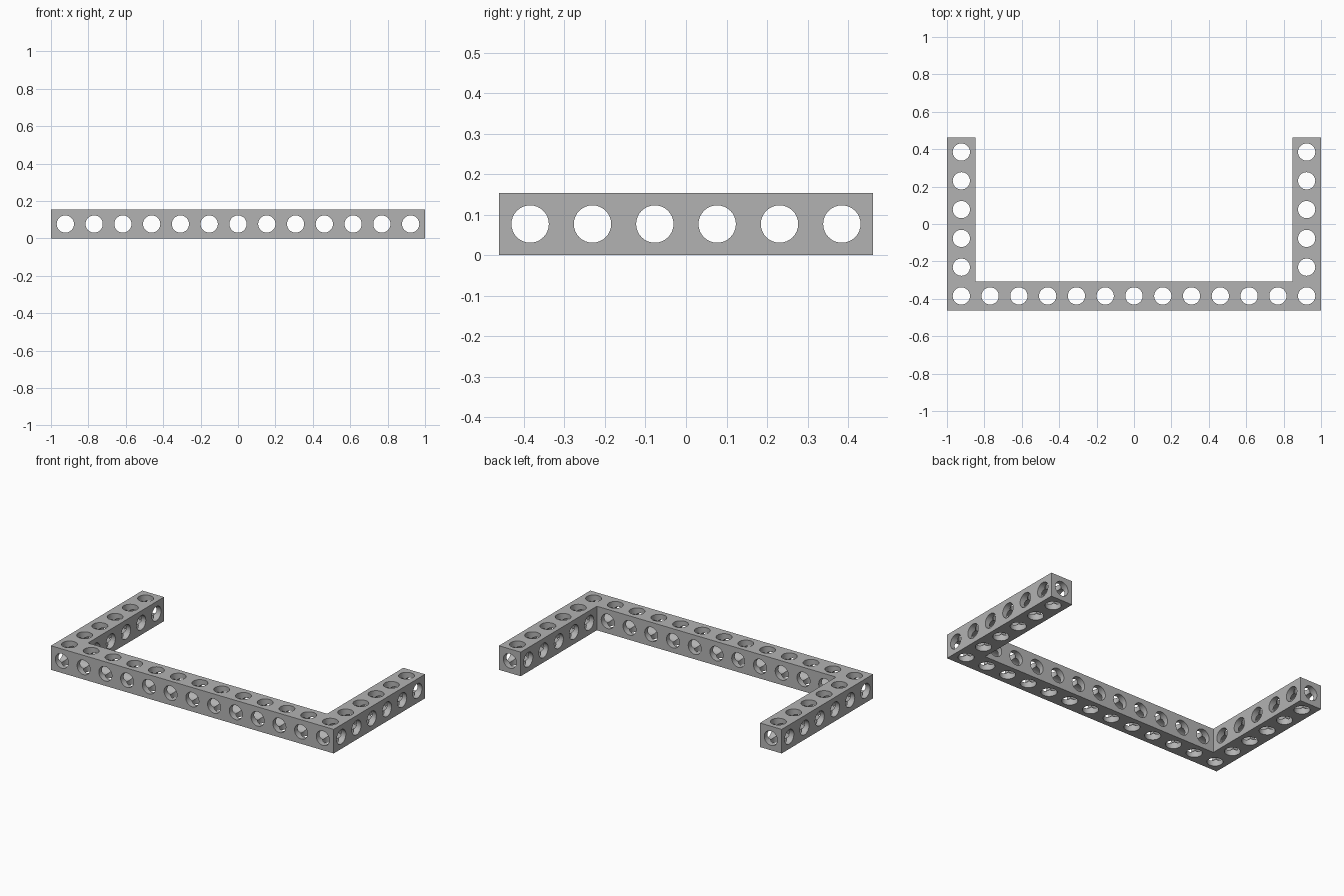
import bpy
import bmesh
import math
from mathutils import Matrix, Vector

cube = bpy.data.objects.get("Cube")
if cube:
    bpy.data.objects.remove(cube, do_unlink=True)

# Everything sits on a square module grid
COLS, ROWS = 13, 6
P = 2 / COLS
R = 0.3 * P
W, D = COLS * P / 2, ROWS * P / 2
xs = [-W + P * (i + 0.5) for i in range(COLS)]
ys = [-D + P * (j + 0.5) for j in range(ROWS)]

grey = bpy.data.materials.new("grey")
grey.use_nodes = True
colour = (0.45, 0.45, 0.45, 1)
grey.diffuse_color = colour
grey.node_tree.nodes["Principled BSDF"].inputs["Base Color"].default_value = colour


def add_object(name, bm):
    mesh = bpy.data.meshes.new(name)
    bmesh.ops.recalc_face_normals(bm, faces=bm.faces[:])
    bm.to_mesh(mesh)
    bm.free()
    mesh.materials.append(grey)
    obj = bpy.data.objects.new(name, mesh)
    bpy.context.collection.objects.link(obj)
    return obj


def drill(name, centres, axis, length):
    """Parallel round cutters along one axis."""
    bm = bmesh.new()
    turn = Vector((0, 0, 1)).rotation_difference(Vector(axis)).to_matrix().to_4x4()
    for c in centres:
        bmesh.ops.create_cone(bm, cap_ends=True, segments=32, radius1=R, radius2=R,
                              depth=length, matrix=Matrix.Translation(c) @ turn)
    obj = add_object(name, bm)
    obj.hide_render = True
    return obj


# U-shaped square bar: long front beam with an arm at each end
bm = bmesh.new()
outline = [(-W, -D), (W, -D), (W, D), (W - P, D),
           (W - P, P - D), (P - W, P - D), (P - W, D), (-W, D)]
base = bm.faces.new([bm.verts.new((x, y, 0)) for x, y in outline])
top = bmesh.ops.extrude_face_region(bm, geom=[base])["geom"]
bmesh.ops.translate(bm, vec=(0, 0, P),
                    verts=[v for v in top if isinstance(v, bmesh.types.BMVert)])
frame = add_object("u_shaped_beam", bm)

# Holes through every module on all three axes, running the full length
mid = P / 2
upright = [(x, ys[0], mid) for x in xs]
upright += [(x, y, mid) for x in (xs[0], xs[-1]) for y in ys[1:]]
cutters = [
    drill("upright_holes", upright, (0, 0, 1), 2 * P),
    drill("front_holes", [(x, 0, mid) for x in xs], (0, 1, 0), 2 * D + P),
    drill("side_holes", [(0, y, mid) for y in ys], (1, 0, 0), 2 * W + P),
]
for cutter in cutters:
    mod = frame.modifiers.new(cutter.name, 'BOOLEAN')
    mod.operation = 'DIFFERENCE'
    mod.solver = 'EXACT'
    mod.object = cutter

# Apply the cuts, remove the cutters, smooth the bores
bpy.ops.object.select_all(action='DESELECT')
frame.select_set(True)
bpy.context.view_layer.objects.active = frame
for mod in list(frame.modifiers):
    bpy.ops.object.modifier_apply(modifier=mod.name)
for cutter in cutters:
    bpy.data.objects.remove(cutter, do_unlink=True)
bpy.ops.object.shade_smooth_by_angle(angle=math.radians(30))
